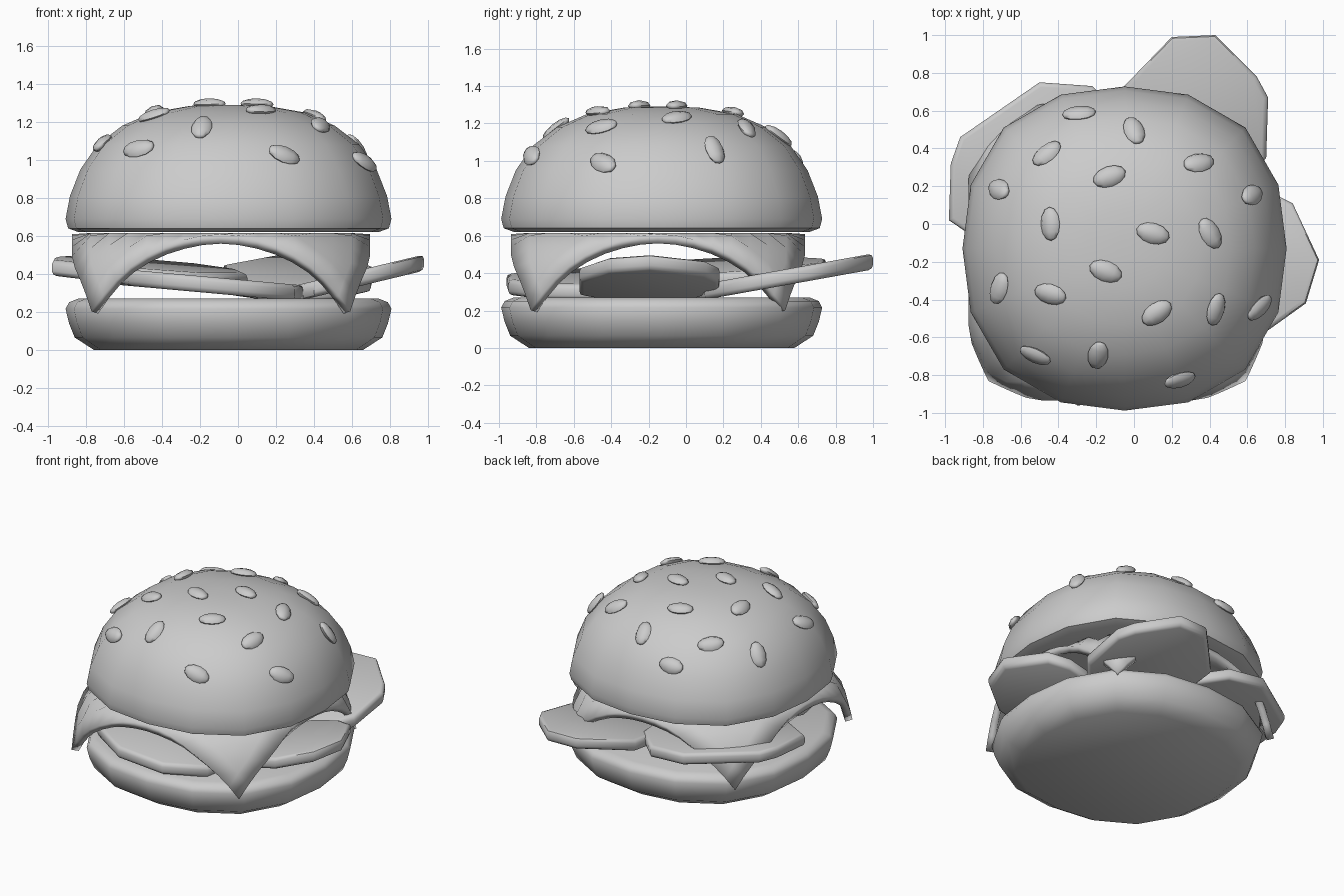
import bpy, bmesh
from math import sin, cos, pi, hypot, radians
from mathutils import Vector, Matrix
from mathutils.bvhtree import BVHTree

cube = bpy.data.objects.get("Cube")
if cube:
    bpy.data.objects.remove(cube)

grey = bpy.data.materials.new("plain_grey")
grey.use_nodes = True
grey.diffuse_color = (0.6, 0.6, 0.6, 1)
grey.node_tree.nodes["Principled BSDF"].inputs["Base Color"].default_value = grey.diffuse_color

BUN_CENTRE = Vector((-0.05, -0.13, 0))


def finish(bm, name, angle=50):
    """Turn a bmesh into a shaded object with the shared material."""
    bmesh.ops.recalc_face_normals(bm, faces=bm.faces)
    mesh = bpy.data.meshes.new(name)
    bm.to_mesh(mesh)
    bm.free()
    mesh.materials.append(grey)
    obj = bpy.data.objects.new(name, mesh)
    bpy.context.collection.objects.link(obj)
    bpy.ops.object.select_all(action='DESELECT')
    obj.select_set(True)
    bpy.context.view_layer.objects.active = obj
    bpy.ops.object.shade_smooth_by_angle(angle=radians(angle))
    return obj


def bun(profile, sides=16):
    """Lathe a (radius, height) profile around a slightly squared circle."""
    bm = bmesh.new()
    rings = []
    for radius, height in profile:
        ring = []
        for i in range(sides):
            a = 2 * pi * i / sides
            r = radius * (1 + 0.055 * sin(2 * a) ** 2)
            ring.append(bm.verts.new(BUN_CENTRE + Vector((r * cos(a), r * sin(a), height))))
        rings.append(ring)
    for low, high in zip(rings, rings[1:]):
        for i in range(sides):
            j = (i + 1) % sides
            bm.faces.new((low[i], low[j], high[j], high[i]))
    bm.faces.new(rings[0][::-1])
    bm.faces.new(rings[-1])
    return bm


def slice_piece(name, outline, height, slope_x, slope_y, thickness=0.085):
    """A tilted, bevelled slab cut to an angular outline."""
    bm = bmesh.new()
    cx = sum(p[0] for p in outline) / len(outline)
    cy = sum(p[1] for p in outline) / len(outline)
    verts = [bm.verts.new((x, y, height + slope_x * (x - cx) + slope_y * (y - cy) - thickness / 2))
             for x, y in outline]
    base = bm.faces.new(verts)
    top = bmesh.ops.extrude_face_region(bm, geom=[base], use_keep_orig=True)
    bmesh.ops.translate(bm, vec=(0, 0, thickness),
                        verts=[v for v in top["geom"] if isinstance(v, bmesh.types.BMVert)])
    bmesh.ops.recalc_face_normals(bm, faces=bm.faces)
    rims = [e for e in bm.edges if len(e.link_faces) == 2 and any(len(f.verts) > 4 for f in e.link_faces)]
    bmesh.ops.bevel(bm, geom=rims, offset=0.025, segments=2, affect='EDGES', profile=0.5)
    finish(bm, name)


# Buns
finish(bun([(0.71, 0), (0.81, 0.065), (0.84, 0.14), (0.858, 0.215), (0.84, 0.25), (0.79, 0.27)]),
       "bottom_bun")
top_bm = bun([(0.79, 0.62), (0.845, 0.64), (0.858, 0.69), (0.835, 0.81), (0.78, 0.95), (0.69, 1.08),
              (0.56, 1.18), (0.4, 1.25), (0.2, 1.285), (0.05, 1.29)])
bmesh.ops.recalc_face_normals(top_bm, faces=top_bm.faces)
dome = BVHTree.FromBMesh(top_bm)
finish(top_bm, "top_bun")

# Sesame seeds: position on the dome and heading in degrees
seeds = [(-.29, .58, 0), (0, .49, 100), (-.46, .37, 45), (-.71, .18, 150), (-.13, .25, 20),
         (.34, .32, 25), (.62, .15, 30), (-.44, 0, 95), (.1, -.05, 165), (.4, -.05, 125),
         (-.15, -.25, 160), (-.71, -.34, 60), (-.44, -.37, 170), (.12, -.47, 35), (.43, -.45, 85),
         (.66, -.44, 20), (-.52, -.69, 170), (-.19, -.69, 80), (.24, -.82, 170)]
bm = bmesh.new()
for x, y, heading in seeds:
    spot, normal, _, _ = dome.ray_cast(Vector((x, y, 3)), Vector((0, 0, -1)))
    a = radians(heading)
    side = normal.cross(Vector((cos(a), sin(a), 0))).normalized()
    along = side.cross(normal)
    frame = Matrix((along, side, normal)).transposed().to_4x4()
    size = Matrix.Diagonal((0.09, 0.055, 0.03, 1))
    turn = Matrix.Rotation(pi / 2, 4, 'Y')
    bmesh.ops.create_uvsphere(bm, u_segments=8, v_segments=6, radius=1,
                              matrix=Matrix.Translation(spot + normal * 0.008) @ frame @ size @ turn)
finish(bm, "sesame_seeds", 60)

# Cheese: a square sheet with drooping corners
bm = bmesh.new()
bmesh.ops.create_grid(bm, x_segments=16, y_segments=16, size=0.785)
for v in bm.verts:
    r = hypot(v.co.x, v.co.y)
    drop = 1.25 * max(0, r - 0.78)
    if r > 0.9:
        v.co *= (0.9 + 0.3 * (r - 0.9)) / r
    v.co += Vector((-0.09, -0.15, 0.615 - drop))
cheese = finish(bm, "cheese")
shell = cheese.modifiers.new("thickness", 'SOLIDIFY')
shell.thickness = 0.05
shell.offset = -1

# Tilted slices stacked between bun and cheese
slice_piece("back_slice", [(.2, .99), (.43, 1), (.65, .78), (.71, .67), (.7, .35), (.5, .1),
                           (.2, .05), (-.05, .25), (-.08, .7)], 0.38, 0, 0.18)
slice_piece("right_slice", [(-.98, .02), (-.97, .32), (-.92, .46), (-.5, .75), (-.22, .73), (0, .5),
                            (.05, .2), (-.2, -.1), (-.7, -.17)], 0.41, -0.08, 0.06)
slice_piece("left_slice", [(.84, .11), (.98, -.19), (.91, -.42), (.7, -.57), (.4, -.57), (.2, -.3),
                           (.25, 0), (.5, .18), (.7, .18)], 0.37, 0.24, 0)
slice_piece("front_slice", [(.35, -.45), (.3, -.78), (.05, -.95), (-.3, -.96), (-.58, -.8),
                            (-.65, -.45), (-.5, -.15), (-.1, -.05), (.2, -.15)], 0.34, -0.09, 0)
